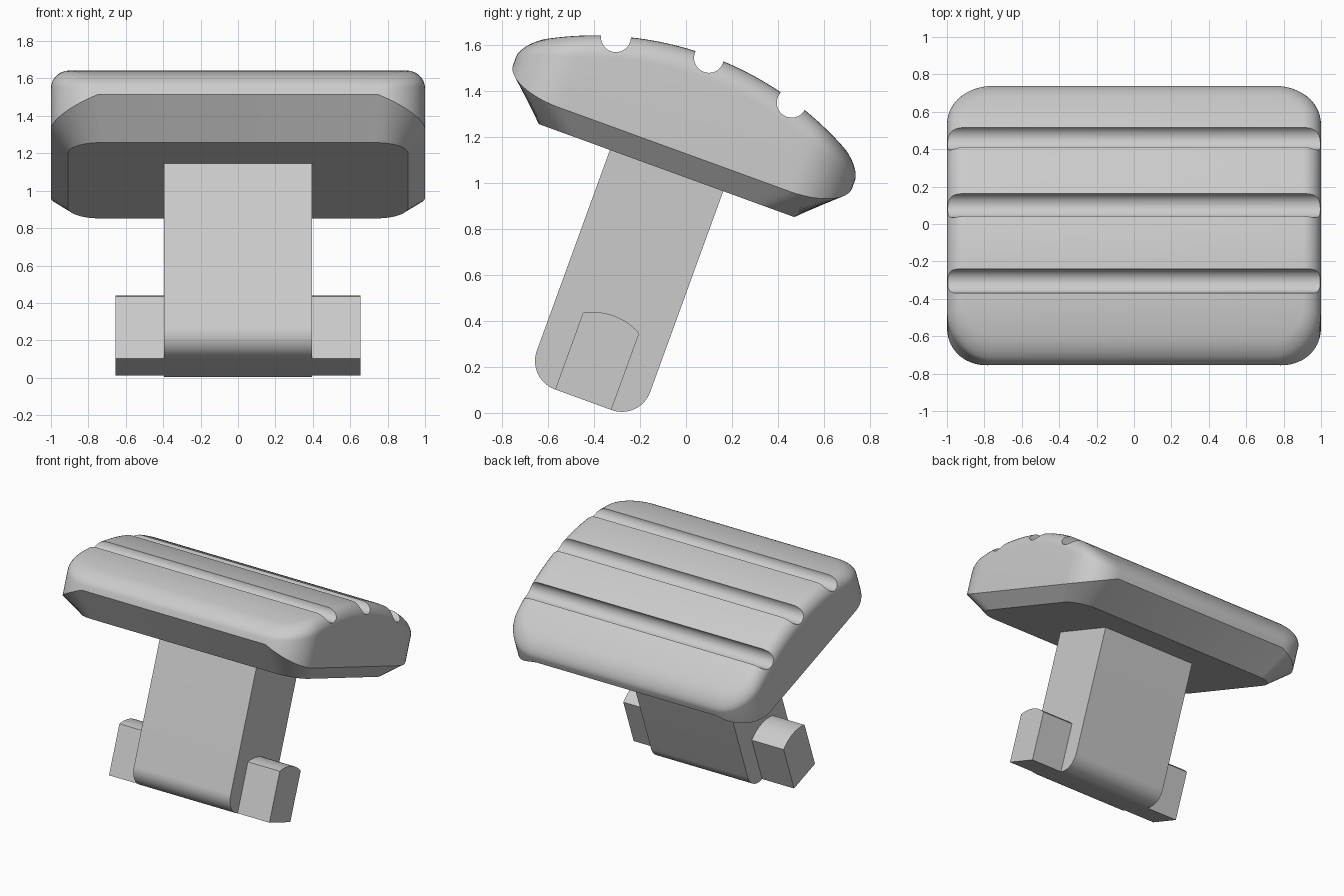
import bpy, bmesh, math
from mathutils import Matrix, Vector

if "Cube" in bpy.data.objects:
    bpy.data.objects.remove(bpy.data.objects["Cube"])

TILT = Matrix.Rotation(math.radians(-20), 4, 'X')
MID = -0.44            # centre of the part along its tilted length

grey = bpy.data.materials.new("light_grey")
grey.use_nodes = True
grey.diffuse_color = (0.6, 0.6, 0.6, 1)
grey.node_tree.nodes["Principled BSDF"].inputs["Base Color"].default_value = (0.6, 0.6, 0.6, 1)


def finish(name, bm):
    bmesh.ops.recalc_face_normals(bm, faces=bm.faces)
    bm.transform(TILT @ Matrix.Translation((0, MID, 0)))
    mesh = bpy.data.meshes.new(name)
    bm.to_mesh(mesh)
    bm.free()
    mesh.materials.append(grey)
    obj = bpy.data.objects.new(name, mesh)
    bpy.context.collection.objects.link(obj)
    return obj


def smooth(obj):
    bpy.ops.object.select_all(action='DESELECT')
    obj.select_set(True)
    bpy.context.view_layer.objects.active = obj
    bpy.ops.object.shade_smooth_by_angle(angle=math.radians(30))


def arc(cx, cy, r, a0, a1, n):
    angles = [math.radians(a0 + (a1 - a0) * i / n) for i in range(n + 1)]
    return [(cx + r * math.cos(a), cy + r * math.sin(a)) for a in angles]


def prism(name, profile, x0, x1):
    """Extrude a length/height profile along x."""
    bm = bmesh.new()
    face = bm.faces.new([bm.verts.new((x0, y, z)) for y, z in profile])
    new = bmesh.ops.extrude_face_region(bm, geom=[face])["geom"]
    bmesh.ops.translate(bm, vec=(x1 - x0, 0, 0),
                        verts=[v for v in new if isinstance(v, bmesh.types.BMVert)])
    return finish(name, bm)


def dome(y):
    return 1.495 - 1.45 + math.sqrt(1.45 ** 2 - y * y)


CORNER, SIDE = 12, 24


def half_outline(hx, hy, r):
    """Right half of a rounded rectangle, front to back: (x, y, corner angle)."""
    front = [math.pi / 2 * (1 - i / CORNER) for i in range(CORNER + 1)]
    pts = [(hx - r + r * math.cos(a), -(hy - r) - r * math.sin(a), a) for a in front]
    back = [(x, -y, a) for x, y, a in reversed(pts)]
    side = [(hx, (hy - r) * (2 * i / SIDE - 1), 0) for i in range(1, SIDE)]
    return pts + side + back


# Pedal pad: chamfered underside, upright wall, rounded rim, arched top
bm = bmesh.new()
rings = []


def add_ring(outline, height):
    half = [Vector((x, y, height(y, a))) for x, y, a in outline]
    right = [bm.verts.new(p) for p in half]
    left = [bm.verts.new((-p.x, p.y, p.z)) for p in half]
    rings.append(right + left[::-1])


add_ring(half_outline(0.91, 0.592, 0.17), lambda y, a: 0.962)
add_ring(half_outline(1, 0.785, 0.25), lambda y, a: 1.06 + 0.105 * (1 - math.cos(a)))
RIM, STEPS = 0.1, 8
for i in range(STEPS + 1):
    t = math.pi / 2 * i / STEPS
    d = RIM * (1 - math.cos(t))
    add_ring(half_outline(1 - d, 0.785 - d, 0.25 - d),
             lambda y, a: dome(y) - (RIM - 0.04 * math.sin(a)) * (1 - math.sin(t)))
for low, high in zip(rings, rings[1:]):
    n = len(low)
    for i in range(n):
        j = (i + 1) % n
        bm.faces.new((low[i], low[j], high[j], high[i]))
bm.faces.new(rings[0])
top = rings[-1]
for i in range(len(top) // 2 - 1):
    bm.faces.new((top[i], top[i + 1], top[-2 - i], top[-1 - i]))
pad = finish("pedal_pad", bm)

# Three round grip grooves cut across the top
for k, (y, z) in enumerate([(-0.305, 1.635), (0.1, 1.545), (0.46, 1.35)]):
    p = TILT.inverted() @ Vector((0, y, z))
    cutter = prism(f"groove_cutter_{k + 1}", arc(p.y - MID, p.z, 0.065, 0, 352.5, 47), -1.2, 1.2)
    cutter.hide_render = True
    cutter.hide_set(True)
    mod = pad.modifiers.new("groove", 'BOOLEAN')
    mod.operation = 'DIFFERENCE'
    mod.solver = 'EXACT'
    mod.object = cutter
bpy.context.view_layer.update()
cut = bpy.data.meshes.new_from_object(pad.evaluated_get(bpy.context.evaluated_depsgraph_get()))
pad.modifiers.clear()
pad.data = cut
for obj in [o for o in bpy.data.objects if o.name.startswith("groove_cutter")]:
    bpy.data.objects.remove(obj)
smooth(pad)

# Stem with rounded lower edges
W, BASE, R = 0.2625, -0.099, 0.131
profile = [(-W, 0.97), *arc(R - W, BASE + R, R, 180, 270, 12),
           *arc(W - R, BASE + R, R, 270, 360, 12), (W, 0.97)]
smooth(prism("stem", profile, -0.395, 0.395))

# Side pegs with arched tops
profile = [(-0.13, BASE), (0.13, BASE), *arc(0, 0.025, 0.265, 60.6, 119.4, 12)]
for name, sign in (("left_peg", 1), ("right_peg", -1)):
    smooth(prism(name, profile, sign * 0.38, sign * 0.655))
